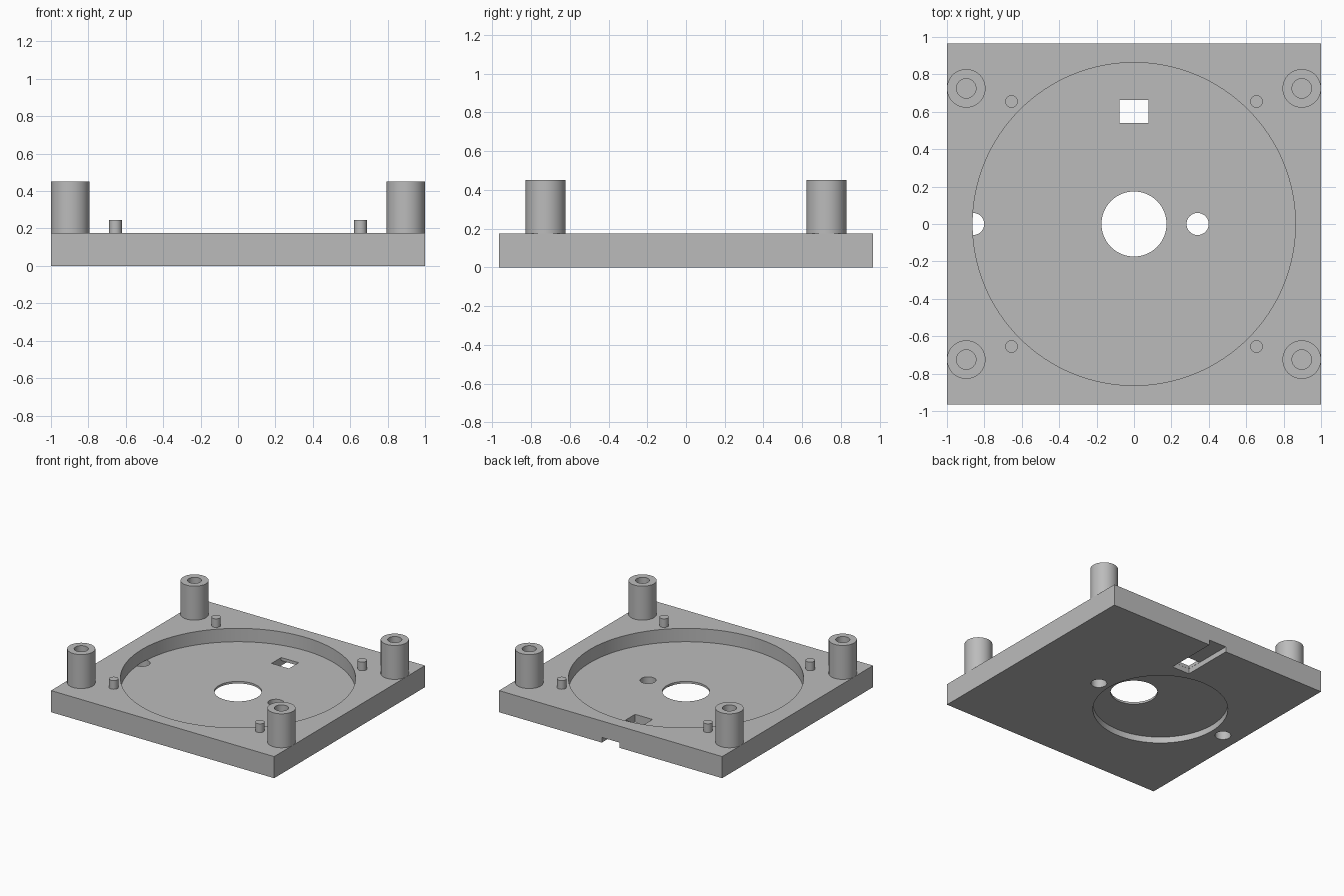
import bpy
import math

cube = bpy.data.objects.get("Cube")
if cube:
    bpy.data.objects.remove(cube, do_unlink=True)

# Main dimensions
HALF_X, HALF_Y = 1.0, 0.965
BASE_TOP = 0.175
FLOOR = 0.067
POST_TOP = 0.45
PIN_TOP = 0.245

grey = bpy.data.materials.new("plain grey")
grey.use_nodes = True
grey.diffuse_color = (0.5, 0.5, 0.5, 1)
grey.node_tree.nodes["Principled BSDF"].inputs["Base Color"].default_value = (0.5, 0.5, 0.5, 1)


def finish(name):
    obj = bpy.context.object
    obj.name = obj.data.name = name
    bpy.ops.object.transform_apply(location=False, rotation=False, scale=True)
    obj.data.materials.append(grey)
    return obj


def box(name, x0, x1, y0, y1, z0, z1):
    bpy.ops.mesh.primitive_cube_add(
        size=1, location=((x0 + x1) / 2, (y0 + y1) / 2, (z0 + z1) / 2))
    bpy.context.object.scale = (x1 - x0, y1 - y0, z1 - z0)
    return finish(name)


def cylinder(name, x, y, radius, z0, z1, sides=64):
    bpy.ops.mesh.primitive_cylinder_add(
        vertices=sides, radius=radius, depth=z1 - z0, location=(x, y, (z0 + z1) / 2))
    return finish(name)


def cut(target, cutter):
    """Subtract the cutter from the target and discard it."""
    mod = target.modifiers.new("cut", 'BOOLEAN')
    mod.operation = 'DIFFERENCE'
    mod.solver = 'EXACT'
    mod.object = cutter
    bpy.ops.object.select_all(action='DESELECT')
    bpy.context.view_layer.objects.active = target
    target.select_set(True)
    bpy.ops.object.modifier_apply(modifier=mod.name)
    bpy.data.objects.remove(cutter, do_unlink=True)


def smooth(obj):
    bpy.ops.object.select_all(action='DESELECT')
    bpy.context.view_layer.objects.active = obj
    obj.select_set(True)
    bpy.ops.object.shade_smooth_by_angle(angle=math.radians(30))


# Base plate with the large round tray on top
base = box("base_plate", -HALF_X, HALF_X, -HALF_Y, HALF_Y, 0, BASE_TOP)
cut(base, cylinder("tray_cutter", 0, 0, 0.863, FLOOR, 0.3, 128))

# Offset round recess underneath
cut(base, cylinder("underside_cutter", -0.255, 0, 0.5, -0.1, 0.05, 96))

# Central opening and the two small holes, one half under the tray rim
cut(base, cylinder("centre_cutter", 0, 0, 0.174, -0.1, 0.12))
cut(base, cylinder("side_hole_cutter", 0.34, 0, 0.059, -0.1, 0.12, 48))
cut(base, cylinder("rim_hole_cutter", -0.86, 0, 0.059, -0.1, FLOOR + 0.002, 48))

# Cable channel underneath, leading from the back edge to a window in the floor
cut(base, box("channel_cutter", -0.079, 0.079, 0.539, 1.1, -0.1, 0.042))
cut(base, box("window_cutter", -0.078, 0.078, 0.54, 0.664, 0.02, 0.12))
smooth(base)

# Hollow corner posts and small locating pins
for side, sx in (("left", 1), ("right", -1)):
    for end, sy in (("front", -1), ("back", 1)):
        x, y = sx * 0.897, sy * 0.725
        post = cylinder(f"{end}_{side}_post", x, y, 0.103, BASE_TOP, POST_TOP)
        cut(post, cylinder("bore_cutter", x, y, 0.052, 0.1, 0.6, 48))
        smooth(post)
        smooth(cylinder(f"{end}_{side}_pin", sx * 0.655, sy * 0.655, 0.034,
                        BASE_TOP, PIN_TOP, 32))
